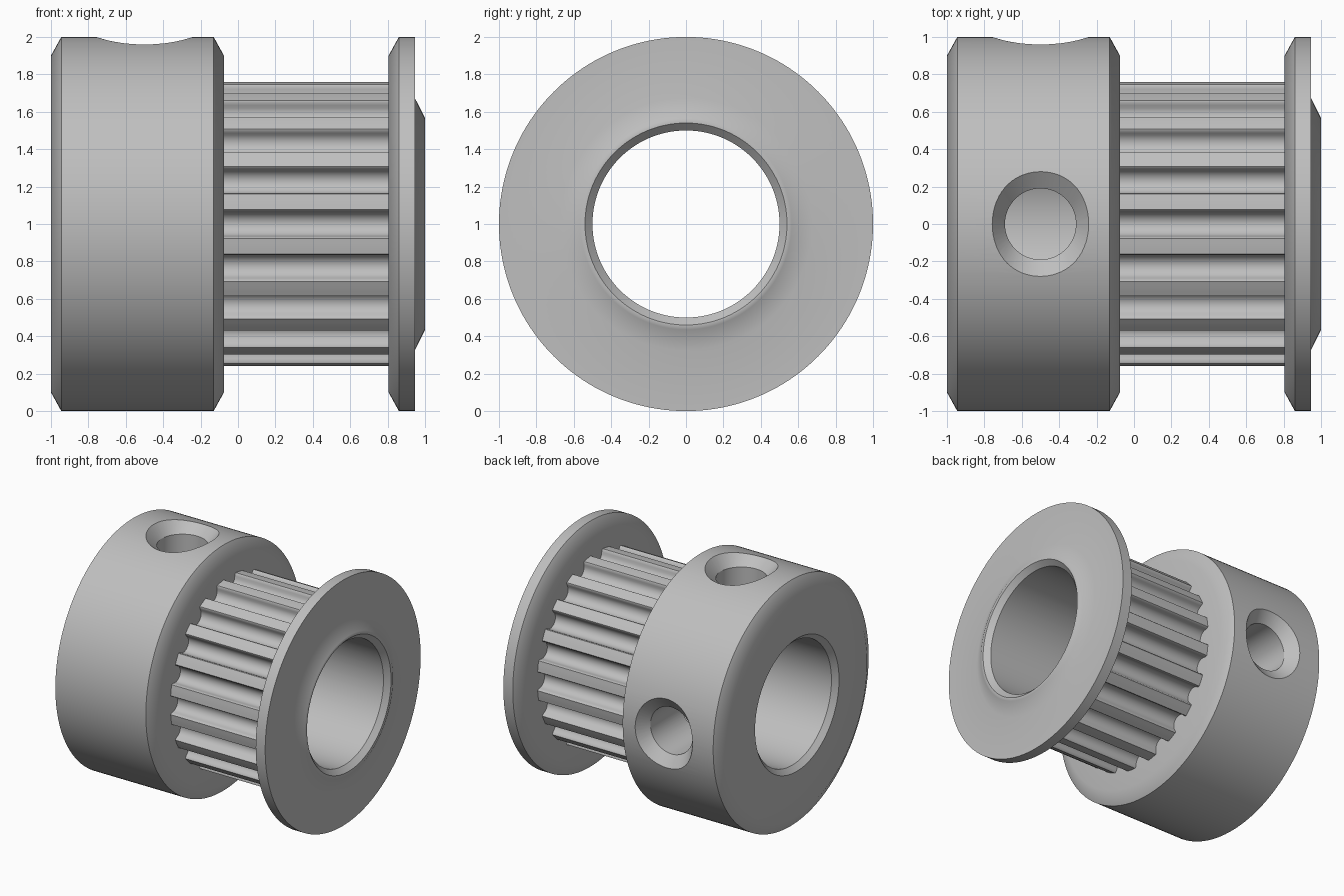
import bpy
import bmesh
from math import sin, cos, pi, radians
from mathutils import Matrix, Vector

cube = bpy.data.objects.get("Cube")
if cube:
    bpy.data.objects.remove(cube)

SEGMENTS = 160
TEETH = 20
BORE = 0.5
AXIS_Z = 1.0

metal = bpy.data.materials.new("plain grey metal")
metal.use_nodes = True
grey = (0.52, 0.52, 0.52, 1)
metal.diffuse_color = grey
metal.node_tree.nodes["Principled BSDF"].inputs["Base Color"].default_value = grey


def make_object(name, bm):
    bmesh.ops.recalc_face_normals(bm, faces=bm.faces)
    mesh = bpy.data.meshes.new(name)
    bm.to_mesh(mesh)
    bm.free()
    mesh.materials.append(metal)
    obj = bpy.data.objects.new(name, mesh)
    bpy.context.collection.objects.link(obj)
    return obj


def activate(obj):
    bpy.ops.object.select_all(action='DESELECT')
    obj.select_set(True)
    bpy.context.view_layer.objects.active = obj


def ring_solid(name, loops):
    """Skin a closed series of equal-length loops into a ring-shaped solid."""
    bm = bmesh.new()
    rows = [[bm.verts.new(p) for p in loop] for loop in loops]
    count = len(rows[0])
    for a, b in zip(rows, rows[1:] + rows[:1]):
        for i in range(count):
            j = (i + 1) % count
            bm.faces.new((a[i], a[j], b[j], b[i]))
    return make_object(name, bm)


def circle(x, radius):
    steps = [2 * pi * i / SEGMENTS for i in range(SEGMENTS)]
    return [(x, radius * cos(a), AXIS_Z + radius * sin(a)) for a in steps]


def lathe(name, profile):
    return ring_solid(name, [circle(x, r) for x, r in profile])


# Hub with chamfered rims and a chamfered bore mouth
hub = lathe("hub", [(-1, 0.54), (-1, 0.9), (-0.945, 1), (-0.13, 1),
                    (-0.075, 0.9), (-0.075, BORE), (-0.96, BORE)])

# End flange with a low conical lip around the bore
flange = lathe("end_flange", [(0.805, BORE), (0.805, 0.9), (0.86, 1), (0.945, 1),
                              (0.945, 0.675), (1, 0.565), (1, 0.54), (0.96, BORE)])


# Toothed barrel: round-bottomed grooves, one centred on each pitch angle
def groove_outline():
    tip, centre, radius = 0.763, 0.736, 0.066
    half = [(radius * sin(a), centre - radius * cos(a))
            for a in (radians(d) for d in range(0, 91, 15))]
    half += [(0.07, 0.752), (0.077, 0.7595)]
    points = [(-t, r) for t, r in reversed(half[1:])] + half
    # Land of the tooth, following the outer circle
    for k in range(5):
        a = radians(6.4 + k * 1.3)
        points.append((tip * sin(a), tip * cos(a)))
    return points


outline = []
for n in range(TEETH):
    turn = Matrix.Rotation(2 * pi * n / TEETH, 2)
    outline += [turn @ Vector((r, t)) for t, r in groove_outline()]


def barrel_loop(x, inner):
    points = [p.normalized() * BORE if inner else p for p in outline]
    return [(x, p.x, AXIS_Z + p.y) for p in points]


X0, X1 = -0.075, 0.805
barrel = ring_solid("toothed_barrel", [barrel_loop(X0, False), barrel_loop(X1, False),
                                       barrel_loop(X1, True), barrel_loop(X0, True)])


# Two countersunk screw holes in the hub, at the top and at the back
def screw_cutter(name, tilt):
    bm = bmesh.new()
    rows = []
    for height, rx, ry in ((0.3, 0.19, 0.19), (0.9, 0.19, 0.19), (1.05, 0.292, 0.415)):
        rows.append([bm.verts.new((rx * cos(2 * pi * i / 64), ry * sin(2 * pi * i / 64), height))
                     for i in range(64)])
    for a, b in zip(rows, rows[1:]):
        for i in range(64):
            j = (i + 1) % 64
            bm.faces.new((a[i], a[j], b[j], b[i]))
    bm.faces.new(rows[0])
    bm.faces.new(rows[-1])
    place = Matrix.Translation((-0.5, 0, AXIS_Z)) @ Matrix.Rotation(tilt, 4, 'X')
    bmesh.ops.transform(bm, matrix=place, verts=bm.verts)
    cutter = make_object(name, bm)
    cutter.hide_render = True
    return cutter


for name, tilt in (("top_screw_cutter", 0), ("back_screw_cutter", -pi / 2)):
    cutter = screw_cutter(name, tilt)
    activate(hub)
    cut = hub.modifiers.new("screw hole", 'BOOLEAN')
    cut.operation = 'DIFFERENCE'
    cut.solver = 'EXACT'
    cut.object = cutter
    bpy.ops.object.modifier_apply(modifier=cut.name)
    bpy.data.objects.remove(cutter)

# Smooth round surfaces, keep machined edges crisp
for obj in (hub, flange, barrel):
    activate(obj)
    bpy.ops.object.shade_smooth_by_angle(angle=radians(30))
    weighted = obj.modifiers.new("even shading", 'WEIGHTED_NORMAL')
    weighted.keep_sharp = True
